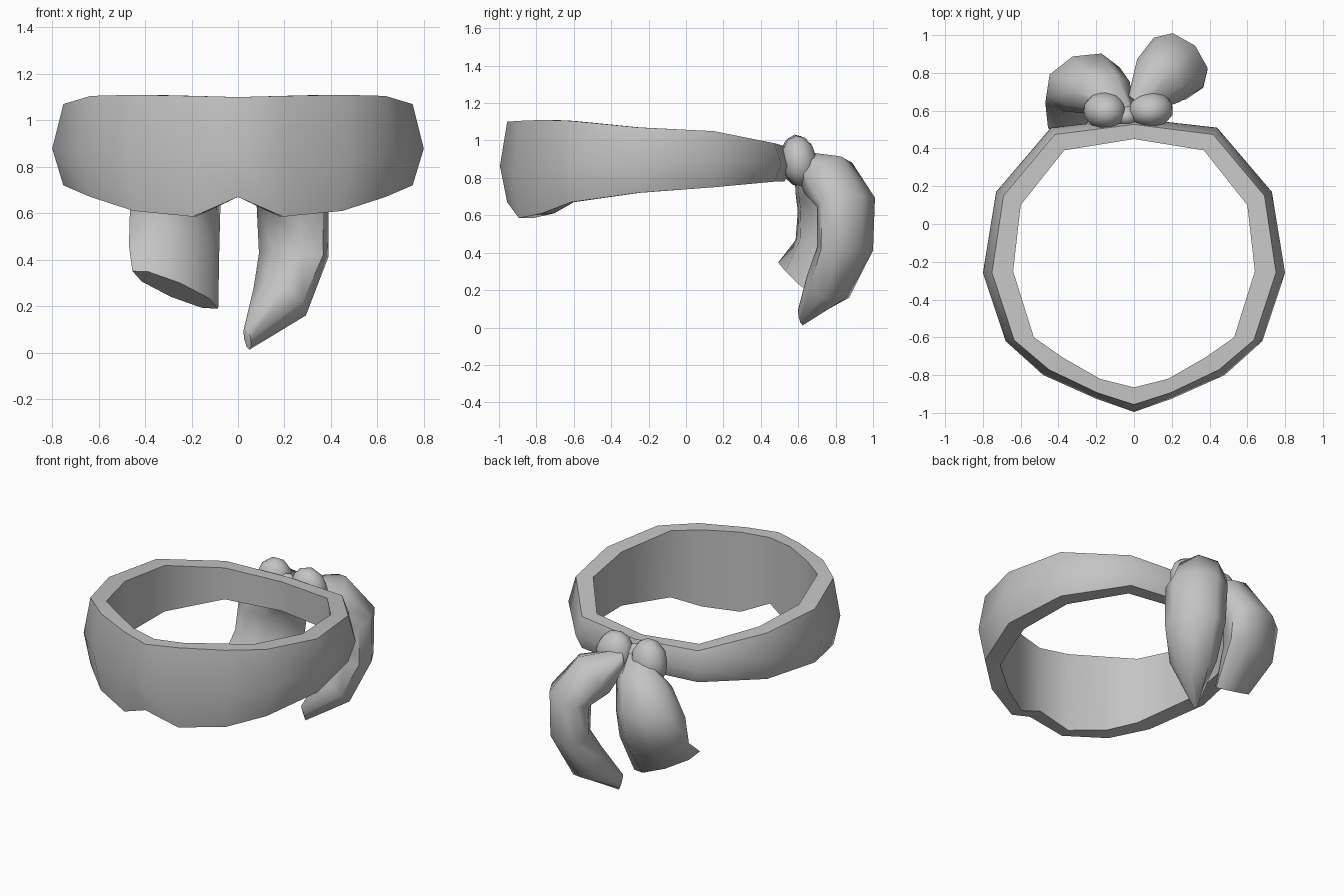
import bpy, bmesh, math
from mathutils import Vector, Matrix

cube = bpy.data.objects.get("Cube")
if cube:
    bpy.data.objects.remove(cube, do_unlink=True)

cloth = bpy.data.materials.new("grey cloth")
cloth.use_nodes = True
grey = (0.55, 0.55, 0.55, 1)
cloth.diffuse_color = grey
cloth.node_tree.nodes["Principled BSDF"].inputs["Base Color"].default_value = grey


def finish(name, bm, angle):
    bmesh.ops.recalc_face_normals(bm, faces=bm.faces)
    mesh = bpy.data.meshes.new(name)
    bm.to_mesh(mesh)
    bm.free()
    obj = bpy.data.objects.new(name, mesh)
    bpy.context.collection.objects.link(obj)
    mesh.materials.append(cloth)
    bpy.ops.object.select_all(action='DESELECT')
    obj.select_set(True)
    bpy.context.view_layer.objects.active = obj
    bpy.ops.object.shade_smooth_by_angle(angle=math.radians(angle))
    return obj


def loft(bm, rings, closed):
    loops = [[bm.verts.new(p) for p in ring] for ring in rings]
    pairs = list(zip(loops, loops[1:]))
    if closed:
        pairs.append((loops[-1], loops[0]))
    else:
        bm.faces.new(loops[0])
        bm.faces.new(loops[-1])
    for a, b in pairs:
        for i in range(len(a)):
            j = (i + 1) % len(a)
            bm.faces.new((a[i], a[j], b[j], b[i]))


# Band: outer bulge (x, y), inner wall (x, y), top and bottom height, front to back
stations = [
    (0, -.995, 0, -.865, 1.10, .67),
    (.20, -.925, .18, -.82, 1.105, .585),
    (.48, -.80, .38, -.705, 1.11, .61),
    (.68, -.62, .53, -.60, 1.105, .67),
    (.80, -.26, .64, -.25, 1.07, .72),
    (.73, .17, .60, .10, 1.05, .75),
    (.44, .51, .37, .39, .985, .78),
    (0, .56, 0, .45, .97, .78),
]


def band_ring(station, side):
    ox, oy, ix, iy, top, low = station
    outer, inner = Vector((ox * side, oy, 0)), Vector((ix * side, iy, 0))
    rim = outer.lerp(inner, .30)
    up = Vector((0, 0, 1))
    mid = low + (top - low) * .45
    return [inner + up * top, rim + up * top, outer + up * mid,
            rim + up * low, inner + up * low]


bm = bmesh.new()
rings = [band_ring(s, 1) for s in stations]
rings += [band_ring(s, -1) for s in stations[-2:0:-1]]
loft(bm, rings, True)
finish("head_band", bm, 55)


# Tails: centre, half width, half thickness, pitch of the thickness axis, tilt of the width axis
def tail(name, heading, sections):
    h = math.radians(heading)
    out = Vector((math.cos(h), math.sin(h), 0))
    across = Vector((out.y, -out.x, 0))
    up = Vector((0, 0, 1))
    rings = []
    for centre, wide, thick, pitch, tilt in sections:
        p, t = math.radians(pitch), math.radians(tilt)
        w = across * math.cos(t) + up * math.sin(t)
        n = out * math.cos(p) + up * math.sin(p)
        rings.append([Vector(centre) + w * wide * math.cos(k * math.tau / 8)
                      + n * thick * math.sin(k * math.tau / 8) for k in range(8)])
    bm = bmesh.new()
    loft(bm, rings, False)
    finish(name, bm, 60)


tail("long_tail", 45, [
    ((.02, .63, .87), .07, .07, 85, 0),
    ((.13, .76, .80), .16, .15, 50, 0),
    ((.235, .855, .67), .185, .13, 15, 0),
    ((.24, .85, .42), .18, .12, -5, 0),
    ((.18, .76, .22), .14, .12, -45, 0),
    ((.04, .615, .06), .02, .05, -75, 0),
])
tail("short_tail", 112, [
    ((-.06, .60, .87), .06, .07, 85, 0),
    ((-.18, .69, .79), .17, .14, 50, 0),
    ((-.27, .75, .64), .21, .15, 10, 0),
    ((-.275, .72, .46), .21, .12, -5, 0),
    ((-.27, .58, .27), .215, .06, -30, -22),
])

# Knot: two puffed loops pinched together by a small wrap
for name, centre, size, lean in [
    ("knot_loop_right", (-.155, .60, .89), (.115, .10, .145), 10),
    ("knot_loop_left", (.09, .605, .89), (.12, .095, .14), -10),
    ("knot_centre", (-.04, .575, .88), (.07, .06, .09), 0),
]:
    bm = bmesh.new()
    bmesh.ops.create_icosphere(bm, subdivisions=2, radius=1)
    turn = Matrix.Rotation(math.radians(lean), 4, 'Y') @ Matrix.Rotation(math.radians(8), 4, 'X')
    bm.transform(Matrix.Translation(centre) @ turn @ Matrix.Diagonal((*size, 1)))
    finish(name, bm, 60)
